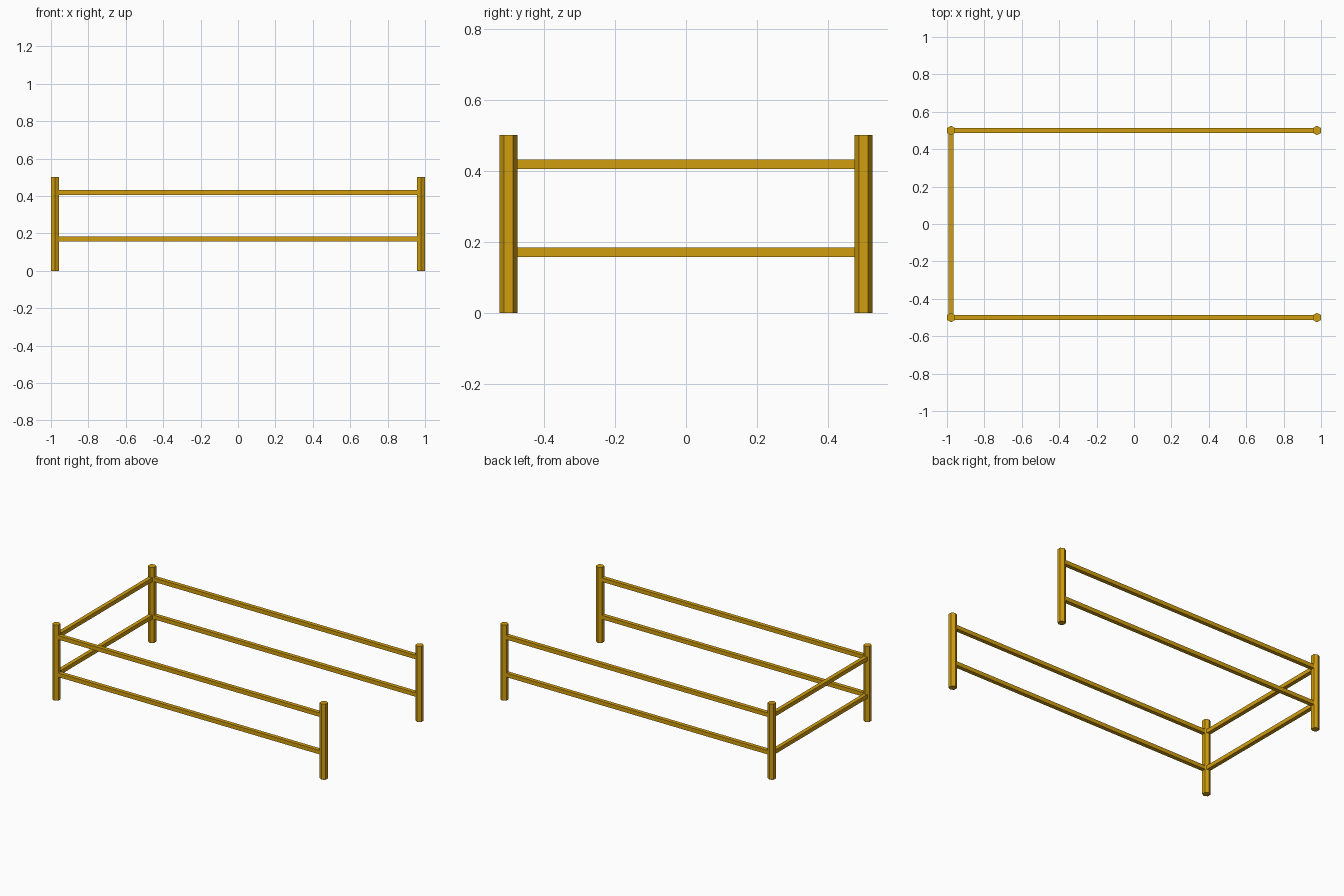
import bpy

cube = bpy.data.objects.get("Cube")
if cube:
    bpy.data.objects.remove(cube, do_unlink=True)

POST_X, POST_Y = 0.978, 0.5
POST_RADIUS, POST_HEIGHT = 0.0253, 0.5
RAIL = 0.0265
RAIL_HEIGHTS = {"lower": 0.17, "upper": 0.418}

gold = bpy.data.materials.new("golden_yellow")
gold.use_nodes = True
colour = (0.64, 0.34, 0.005, 1)
gold.diffuse_color = colour
gold.node_tree.nodes["Principled BSDF"].inputs["Base Color"].default_value = colour


def finish(name):
    obj = bpy.context.object
    obj.name = name
    obj.data.materials.append(gold)


def post(name, x, y):
    bpy.ops.mesh.primitive_cylinder_add(
        vertices=6, radius=POST_RADIUS, depth=POST_HEIGHT,
        location=(x, y, POST_HEIGHT / 2))
    finish(name)


def rail(name, location, size):
    bpy.ops.mesh.primitive_cube_add(size=1, location=location)
    bpy.context.object.scale = size
    bpy.ops.object.transform_apply(location=False, rotation=False, scale=True)
    finish(name)


# Hexagonal corner posts, and long rails along front and back
for side, y in (("front", -POST_Y), ("back", POST_Y)):
    post(side + "_left_post", POST_X, y)
    post(side + "_right_post", -POST_X, y)
    for level, z in RAIL_HEIGHTS.items():
        rail(f"{side}_{level}_rail", (0, y, z), (2 * POST_X, RAIL, RAIL))

# Short rails closing the right end; the left end stays open
for level, z in RAIL_HEIGHTS.items():
    rail(f"right_{level}_rail", (-POST_X, 0, z), (RAIL, 2 * POST_Y, RAIL))
